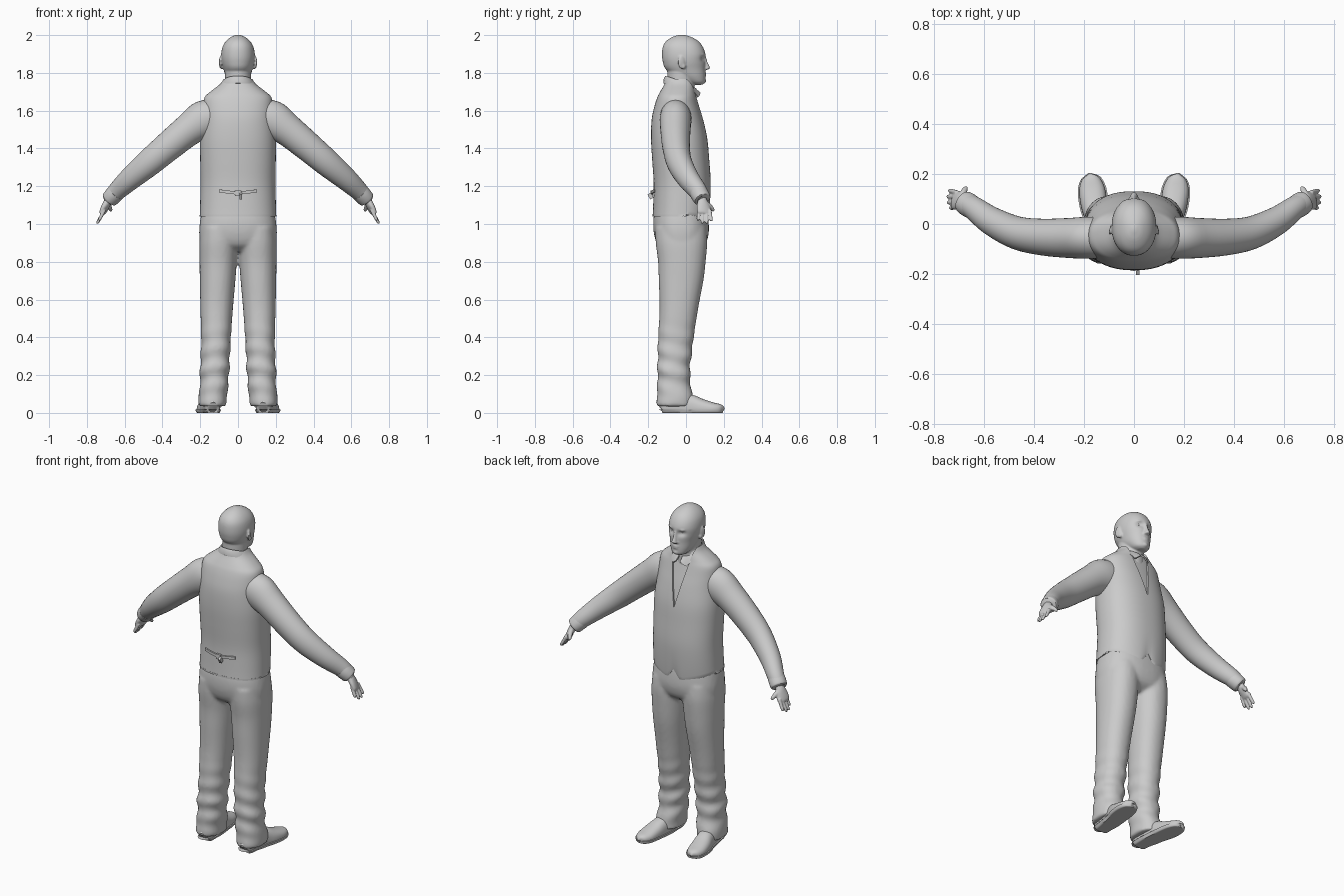
import bpy, bmesh, math
from mathutils import Vector, Matrix

if "Cube" in bpy.data.objects:
    bpy.data.objects.remove(bpy.data.objects["Cube"])

GREY = bpy.data.materials.new("plain_grey")
GREY.diffuse_color = (0.6, 0.6, 0.6, 1)
GREY.use_nodes = True
GREY.node_tree.nodes["Principled BSDF"].inputs["Base Color"].default_value = GREY.diffuse_color


def make(name, bm):
    bmesh.ops.recalc_face_normals(bm, faces=bm.faces)
    me = bpy.data.meshes.new(name)
    bm.to_mesh(me)
    bm.free()
    ob = bpy.data.objects.new(name, me)
    bpy.context.collection.objects.link(ob)
    me.materials.append(GREY)
    return ob


def spline(keys, sub):
    """Catmull-Rom through tuples of any length."""
    ks = [Vector(k) for k in keys]
    out = []
    for i in range(len(ks) - 1):
        a, b, c, d = ks[max(i - 1, 0)], ks[i], ks[i + 1], ks[min(i + 2, len(ks) - 1)]
        for j in range(sub):
            t = j / sub
            out.append(0.5 * (2 * b + (c - a) * t + (2 * a - 5 * b + 4 * c - d) * t * t
                              + (3 * b - a - 3 * c + d) * t ** 3))
    return out + [ks[-1]]


def loft(bm, keys, n=32, sub=4, power=2.0, flat=False, caps=True, warp=None):
    """Superellipse rings along keys (x, y, z, half_width, half_depth)."""
    pts = spline(keys, sub)
    rings = []
    for i, p in enumerate(pts):
        c = Vector(p[:3])
        if flat:
            u, v = Vector((1, 0, 0)), Vector((0, 1, 0))
        else:
            t = (Vector(pts[min(i + 1, len(pts) - 1)][:3]) - Vector(pts[max(i - 1, 0)][:3])).normalized()
            u = t.cross(Vector((0, 0, 1))).normalized()
            v = u.cross(t)
        ring = []
        for k in range(n):
            a = 2 * math.pi * k / n
            ca, sa = math.cos(a), math.sin(a)
            q = c + u * p[3] * math.copysign(abs(ca) ** (2 / power), ca) \
                + v * p[4] * math.copysign(abs(sa) ** (2 / power), sa)
            ring.append(bm.verts.new(warp(q) if warp else q))
        rings.append(ring)
    for r, s in zip(rings, rings[1:]):
        for k in range(n):
            bm.faces.new((r[k], r[(k + 1) % n], s[(k + 1) % n], s[k]))
    if caps:
        bm.faces.new(rings[0])
        bm.faces.new(rings[-1])


def ball(bm, loc, size, rot=0.0):
    m = Matrix.Translation(loc) @ Matrix.Rotation(rot, 4, 'Z') @ Matrix.Diagonal((*size, 1))
    bmesh.ops.create_uvsphere(bm, u_segments=20, v_segments=12, radius=1, matrix=m)


def strip(bm, rows):
    vs = [[bm.verts.new(p) for p in row] for row in rows]
    for r, s in zip(vs, vs[1:]):
        for k in range(len(r) - 1):
            bm.faces.new((r[k], r[k + 1], s[k + 1], s[k]))


def modify(ob, kind, **props):
    m = ob.modifiers.new(kind.lower(), kind)
    for k, v in props.items():
        setattr(m, k, v)


def blend(ob, voxel, smooth=4):
    modify(ob, 'REMESH', mode='VOXEL', voxel_size=voxel, use_smooth_shade=True)
    modify(ob, 'SMOOTH', factor=0.5, iterations=smooth)


def finish(ob, angle=40):
    """Apply modifiers and shade smoothly with sharp edges kept."""
    dg = bpy.context.evaluated_depsgraph_get()
    ob.data = bpy.data.meshes.new_from_object(ob.evaluated_get(dg))
    ob.modifiers.clear()
    bpy.ops.object.select_all(action='DESELECT')
    ob.select_set(True)
    bpy.context.view_layer.objects.active = ob
    bpy.ops.object.shade_smooth_by_angle(angle=math.radians(angle))


# Torso sections shared by shirt and vest: z, centre y, half width, half depth
TORSO = [(1.03, -.03, .200, .145), (1.12, -.023, .198, .148), (1.22, -.020, .196, .149),
         (1.34, -.028, .198, .149), (1.45, -.036, .198, .147), (1.55, -.045, .188, .135),
         (1.62, -.048, .183, .118), (1.67, -.047, .175, .103), (1.70, -.043, .145, .092),
         (1.74, -.034, .094, .078), (1.768, -.03, .074, .070)]


def torso_keys(grow):
    return [(0, cy, z, rx + grow, ry + grow) for z, cy, rx, ry in TORSO]


# Vest hem: two points at the front with a notch between them
def hem(q):
    d = abs(q.x)
    low = 0
    if q.y > -.02 and q.z < 1.2:
        low = -.055 * (.2 - d) / .155 if d > .045 else -.055 + .07 * (1 - d / .045)
        low *= (1.2 - q.z) / .17
    return Vector((q.x, q.y, q.z + low + max(0, 1.05 - q.z)))


bm = bmesh.new()
loft(bm, torso_keys(-.012), n=48, power=2.3, flat=True)
finish(make("shirt_body", bm))

# Wedge that opens the neckline
bm = bmesh.new()
tri = [(0, 1.43), (-.085, 1.83), (.085, 1.83)]
f = [bm.verts.new((x, -.02, z)) for x, z in tri]
b = [bm.verts.new((x, .4, z)) for x, z in tri]
bm.faces.new(f)
bm.faces.new(b)
for i in range(3):
    j = (i + 1) % 3
    bm.faces.new((f[i], f[j], b[j], b[i]))
cutter = make("neckline_cutter", bm)
cutter.hide_render = True
cutter.hide_set(True)

bm = bmesh.new()
loft(bm, torso_keys(.002), n=80, power=2.3, flat=True, caps=False, warp=hem)
vest = make("vest", bm)
modify(vest, 'SOLIDIFY', thickness=.01, offset=-1)
modify(vest, 'BOOLEAN', operation='DIFFERENCE', object=cutter, solver='EXACT')
finish(vest)
bpy.data.objects.remove(cutter)

# Strap and buckle on the back of the vest
bm = bmesh.new()
xs = [-.1 + .02 * i for i in range(11)]
strip(bm, [[(x, -.025 - .151 * (1 - (abs(x) / .2) ** 2.3) ** (1 / 2.3) - .005,
             1.155 + .12 * abs(x) + dz) for x in xs] for dz in (0, .016)])
strap = make("back_strap", bm)
modify(strap, 'SOLIDIFY', thickness=.008, offset=0)
finish(strap)
bm = bmesh.new()
bmesh.ops.create_cube(bm, size=1, matrix=Matrix.Translation((0, -.182, 1.162)) @ Matrix.Diagonal((.03, .012, .03, 1)))
bmesh.ops.create_cube(bm, size=1, matrix=Matrix.Translation((.015, -.188, 1.148))
                      @ Matrix.Rotation(.5, 4, 'X') @ Matrix.Diagonal((.014, .02, .03, 1)))
finish(make("strap_buckle", bm))

# Shirt collar with two front flaps
bm = bmesh.new()
rows = [[], [], []]
for i in range(49):
    t = math.radians(8 + 344 * i / 48)
    fr = max(0, math.cos(t))
    tip = max(0, 1 - abs(min(t, 2 * math.pi - t) - .5) / .45)
    s, c = math.sin(t), math.cos(t)
    rows[0].append((.073 * s, -.028 + .078 * c, 1.782 - .05 * (1 + c) / 2 - .015 * fr))
    rows[1].append((.080 * s, -.028 + .086 * c, 1.772 - .05 * (1 + c) / 2 - .015 * fr))
    rows[2].append((.092 * s, -.028 + (.088 + .016 * fr) * c, 1.745 - .025 * (1 + c) / 2 - .02 * fr - .035 * tip))
strip(bm, rows)
collar = make("shirt_collar", bm)
modify(collar, 'SOLIDIFY', thickness=.007, offset=0)
finish(collar)

# Sleeves and cuffs
ARM = [(.10, -.055, 1.572, .080, .085), (.18, -.055, 1.552, .084, .102), (.26, -.056, 1.50, .080, .086),
       (.37, -.052, 1.41, .073, .078), (.47, -.035, 1.325, .066, .072), (.57, .012, 1.24, .057, .061),
       (.64, .063, 1.175, .047, .050), (.675, .085, 1.137, .042, .041)]
CUFF = [(.645, .065, 1.168, .046, .048), (.662, .076, 1.150, .048, .047), (.680, .088, 1.130, .045, .043),
        (.681, .0885, 1.129, .03, .03)]
for name, keys, n in (("sleeves", ARM, 32), ("cuffs", CUFF, 32)):
    bm = bmesh.new()
    loft(bm, keys, n=n)
    ob = make(name, bm)
    modify(ob, 'MIRROR')
    finish(ob)

# Hands: palm, four fingers and thumb blended together
bm = bmesh.new()
loft(bm, [(.660, .074, 1.155, .025, .022), (.685, .086, 1.125, .026, .021), (.702, .092, 1.092, .037, .019),
          (.716, .097, 1.062, .038, .015), (.720, .098, 1.052, .030, .010)], n=24)
for y0, y1, x1, z1 in ((.068, .064, .733, 1.018), (.088, .086, .742, 1.003), (.108, .110, .743, 1.003), (.126, .134, .737, 1.014)):
    loft(bm, [(.708, y0, 1.075, .009, .010), (.724, (y0 + y1) / 2, 1.042, .0095, .0095),
              (x1, y1, z1 + .006, .008, .008), (x1 + .001, y1, z1, .004, .004)], n=12)
loft(bm, [(.690, .092, 1.118, .014, .014), (.684, .122, 1.097, .014, .013),
          (.674, .142, 1.076, .010, .010), (.671, .147, 1.068, .005, .005)], n=12)
hands = make("hands", bm)
modify(hands, 'MIRROR')
blend(hands, .004, 2)
finish(hands, 80)


# Trousers: hips and two legs with soft cloth folds
def fold(q):
    w = .005 * max(0, 1 - abs(q.z - .24) / .26)
    s = w * math.sin(62 * q.z + 14 * q.y + 9 * abs(q.x))
    return Vector((q.x + s * math.copysign(1, abs(q.x) - .12) * math.copysign(1, q.x), q.y + s * math.copysign(1, q.y + .06), q.z))


LEG = [(.136, -.055, .035, .072, .098), (.135, -.058, .07, .076, .098), (.128, -.062, .13, .074, .090),
       (.124, -.065, .22, .077, .086), (.117, -.055, .38, .078, .093), (.113, -.038, .55, .086, .102),
       (.108, -.026, .70, .094, .118), (.105, -.022, .80, .099, .126), (.102, -.024, .90, .102, .136),
       (.098, -.027, .98, .098, .135)]
bm = bmesh.new()
for s in (1, -1):
    loft(bm, [(s * k[0],) + k[1:] for k in LEG], n=40, sub=8, power=2.2, flat=True, warp=fold)
loft(bm, [(0, -.024, .855, .14, .08), (0, -.024, .89, .195, .125), (0, -.025, .95, .206, .145),
          (0, -.027, 1.02, .200, .146), (0, -.026, 1.09, .186, .136)], n=48, power=2.4, flat=True)
trousers = make("trousers", bm)
blend(trousers, .010, 4)
finish(trousers, 80)

# Shoes and soles, toes turned slightly out
SHOE = [(.133, -.138, .03, .02, .03), (.134, -.125, .035, .042, .045), (.138, -.06, .04, .048, .06),
        (.148, .02, .035, .052, .062), (.160, .08, .025, .057, .050), (.168, .14, .02, .055, .036),
        (.172, .18, .018, .040, .028), (.174, .196, .016, .018, .018), (.174, .199, .015, .004, .006)]
for name, grow, low, high in (("shoes", -.004, .008, 1), ("soles", .002, 0, .018)):
    bm = bmesh.new()
    loft(bm, [(k[0], k[1], k[2], max(.003, k[3] + grow), k[4]) for k in SHOE], n=32, power=2.4,
         warp=lambda q: Vector((q.x, q.y, min(max(q.z, low), high))))
    ob = make(name, bm)
    modify(ob, 'MIRROR')
    finish(ob, 50)


# Head: skull with eye sockets, neck, nose, brow, lips and ears
def sockets(q):
    if q.y > 0:
        r = ((abs(q.x) - .033) / .022) ** 2 + ((q.z - 1.876) / .016) ** 2
        q.y -= .014 * math.exp(-r)
    return q


bm = bmesh.new()
loft(bm, [(0, .060, 1.737, .022, .025), (0, .050, 1.750, .045, .050), (0, .022, 1.78, .064, .081),
          (0, -.003, 1.82, .077, .105), (0, -.010, 1.86, .087, .113), (0, -.012, 1.90, .089, .115),
          (0, -.017, 1.94, .081, .105), (0, -.020, 1.97, .062, .083), (0, -.022, 1.992, .034, .045),
          (0, -.022, 2.002, .006, .008)], n=64, sub=6, power=2.15, flat=True, warp=sockets)
loft(bm, [(0, -.03, 1.66, .076, .076), (0, -.027, 1.74, .069, .072), (0, -.025, 1.79, .069, .074),
          (0, -.025, 1.85, .069, .075)], flat=True)
loft(bm, [(0, .094, 1.815, .020, .010), (0, .104, 1.822, .019, .022), (0, .104, 1.832, .014, .022),
          (0, .101, 1.855, .010, .014), (0, .096, 1.885, .009, .010)], n=20, flat=True)
ball(bm, (0, .098, 1.797), (.023, .010, .005))
ball(bm, (0, .097, 1.786), (.020, .011, .006))
ball(bm, (0, .093, 1.758), (.020, .014, .014))
for s in (1, -1):
    ball(bm, (s * .033, .088, 1.897), (.022, .010, .006), -s * .35)
    ball(bm, (s * .092, -.024, 1.856), (.007, .021, .034), s * .3)
    ball(bm, (s * .087, -.014, 1.835), (.010, .012, .016))
head = make("head", bm)
blend(head, .005, 3)
finish(head, 80)

bm = bmesh.new()
for s in (1, -1):
    ball(bm, (s * .032, .072, 1.875), (.014, .014, .011))
finish(make("eyes", bm), 80)
